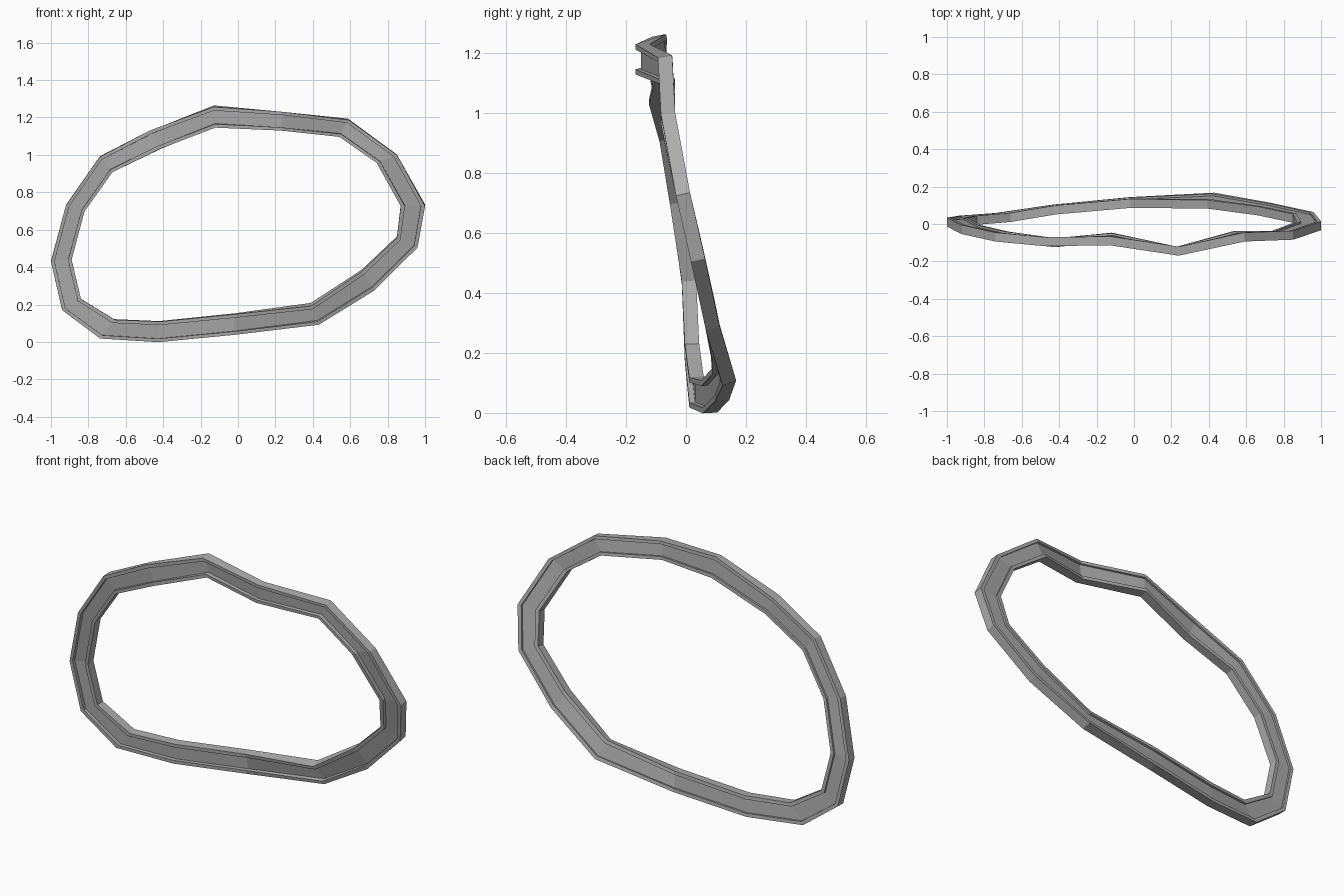
import bpy
import bmesh
from mathutils import Vector

# Remove the default object
cube = bpy.data.objects.get("Cube")
if cube:
    bpy.data.objects.remove(cube, do_unlink=True)

# Single grey material
GREY = (0.42, 0.42, 0.42, 1.0)
material = bpy.data.materials.new("plain grey")
material.use_nodes = True
material.diffuse_color = GREY
material.node_tree.nodes["Principled BSDF"].inputs["Base Color"].default_value = GREY

# Stations clockwise from the top: outer rim x, y, z and inner rim x, y, z
STATIONS = [
    ((-.13, -.09, 1.26), (-.12, -.07, 1.15)),
    ((.24, -.145, 1.23), (.23, -.145, 1.13)),
    ((.59, -.07, 1.19), (.54, -.06, 1.10)),
    ((.85, -.06, 1.0), (.74, -.06, .96)),
    ((1.0, -.01, .73), (.87, -.01, .73)),
    ((.96, .04, .51), (.85, .03, .56)),
    ((.73, .09, .28), (.66, .07, .38)),
    ((.43, .145, .1), (.39, .105, .2)),
    ((-.02, .12, .04), (-.02, .11, .15)),
    ((-.43, .08, .0), (-.42, .075, .11)),
    ((-.74, .035, .02), (-.66, .035, .12)),
    ((-.94, .02, .17), (-.84, .02, .23)),
    ((-1.0, .01, .43), (-.89, .01, .44)),
    ((-.92, -.03, .73), (-.82, -.03, .7)),
    ((-.74, -.07, .99), (-.67, -.065, .91)),
    ((-.47, -.095, 1.13), (-.42, -.1, 1.03)),
]

# Channel cross-section: share of the rim width, and depth towards the back
HALF = 0.024
FRONT_WEB = -0.005
BACK_WEB = 0.013
LIP = 0.17
PROFILE = [
    (0, -HALF), (LIP, -HALF), (LIP, FRONT_WEB),
    (1 - LIP, FRONT_WEB), (1 - LIP, -HALF), (1, -HALF),
    (1, HALF), (1 - LIP, HALF), (1 - LIP, BACK_WEB),
    (LIP, BACK_WEB), (LIP, HALF), (0, HALF),
]


def section(bm, index):
    """Place the channel profile across the rim at one station."""
    outer, inner = (Vector(p) for p in STATIONS[index])
    before = Vector(STATIONS[index - 1][0])
    after = Vector(STATIONS[(index + 1) % len(STATIONS)][0])
    back = (after - before).cross(inner - outer).normalized()
    if back.y < 0:
        back.negate()
    return [bm.verts.new(outer.lerp(inner, u) + back * depth) for u, depth in PROFILE]


def build_frame(name):
    """Bridge all sections into one closed loop."""
    bm = bmesh.new()
    rings = [section(bm, i) for i in range(len(STATIONS))]
    count = len(PROFILE)
    for i, ring in enumerate(rings):
        previous = rings[i - 1]
        for j in range(count):
            k = (j + 1) % count
            bm.faces.new((previous[j], previous[k], ring[k], ring[j]))
    bmesh.ops.recalc_face_normals(bm, faces=bm.faces)
    mesh = bpy.data.meshes.new(name)
    bm.to_mesh(mesh)
    bm.free()
    mesh.materials.append(material)
    frame = bpy.data.objects.new(name, mesh)
    bpy.context.collection.objects.link(frame)
    return frame


# Bent ring frame with a grooved front and back
build_frame("ring_frame")
